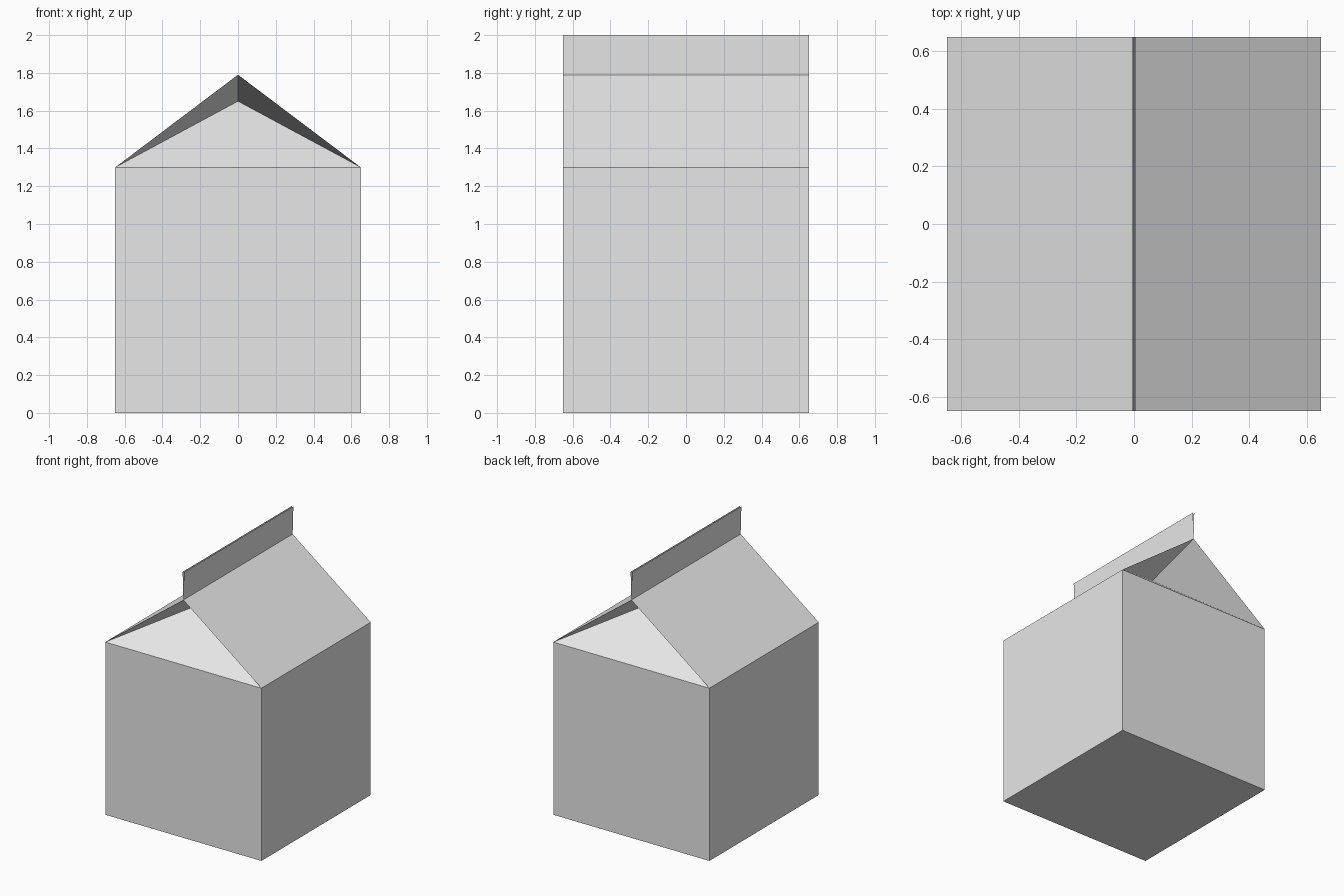
import bpy

if "Cube" in bpy.data.objects:
    bpy.data.objects.remove(bpy.data.objects["Cube"])

H = 0.65        # half width of the carton
EAVE = 1.30     # top of the box part
RIDGE = 1.79    # where the roof panels meet
TOP = 2.00      # top of the sealing fin
FOLD = (0.20, 1.65)   # y and z of the tucked-in gable point
GAP = 0.006     # half opening of the fin at its top

card = bpy.data.materials.new("light grey card")
card.diffuse_color = (0.8, 0.8, 0.8, 1)
card.use_nodes = True
card.node_tree.nodes["Principled BSDF"].inputs["Base Color"].default_value = card.diffuse_color


def make(name, verts, faces):
    mesh = bpy.data.meshes.new(name)
    mesh.from_pydata(verts, [], faces)
    mesh.materials.append(card)
    obj = bpy.data.objects.new(name, mesh)
    bpy.context.collection.objects.link(obj)
    return obj


# box: floor and four walls, open at the top
corners = [(-H, -H), (H, -H), (H, H), (-H, H)]
make("carton_box",
     [(x, y, z) for z in (0, EAVE) for x, y in corners],
     [(3, 2, 1, 0)] + [(i, (i + 1) % 4, (i + 1) % 4 + 4, i + 4) for i in range(4)])

# sloping roof panels and the two sheets of the fin, left and right
for side, s in (("left", -1), ("right", 1)):
    order = (0, 1, 2, 3) if s > 0 else (3, 2, 1, 0)
    for part, (x0, z0), (x1, z1) in (("roof", (H, EAVE), (0, RIDGE)),
                                     ("fin", (0, RIDGE), (GAP, TOP))):
        make(f"{side}_{part}",
             [(s * x0, -H, z0), (s * x0, H, z0), (s * x1, H, z1), (s * x1, -H, z1)],
             [order])

# tucked-in gables: a leaning triangle and two folds under the roof
for end, s in (("front", -1), ("back", 1)):
    faces = [(0, 1, 2), (0, 2, 3), (1, 3, 2)]
    if s > 0:
        faces = [f[::-1] for f in faces]
    make(f"{end}_gable",
         [(-H, s * H, EAVE), (H, s * H, EAVE), (0, s * FOLD[0], FOLD[1]), (0, s * H, RIDGE)],
         faces)
